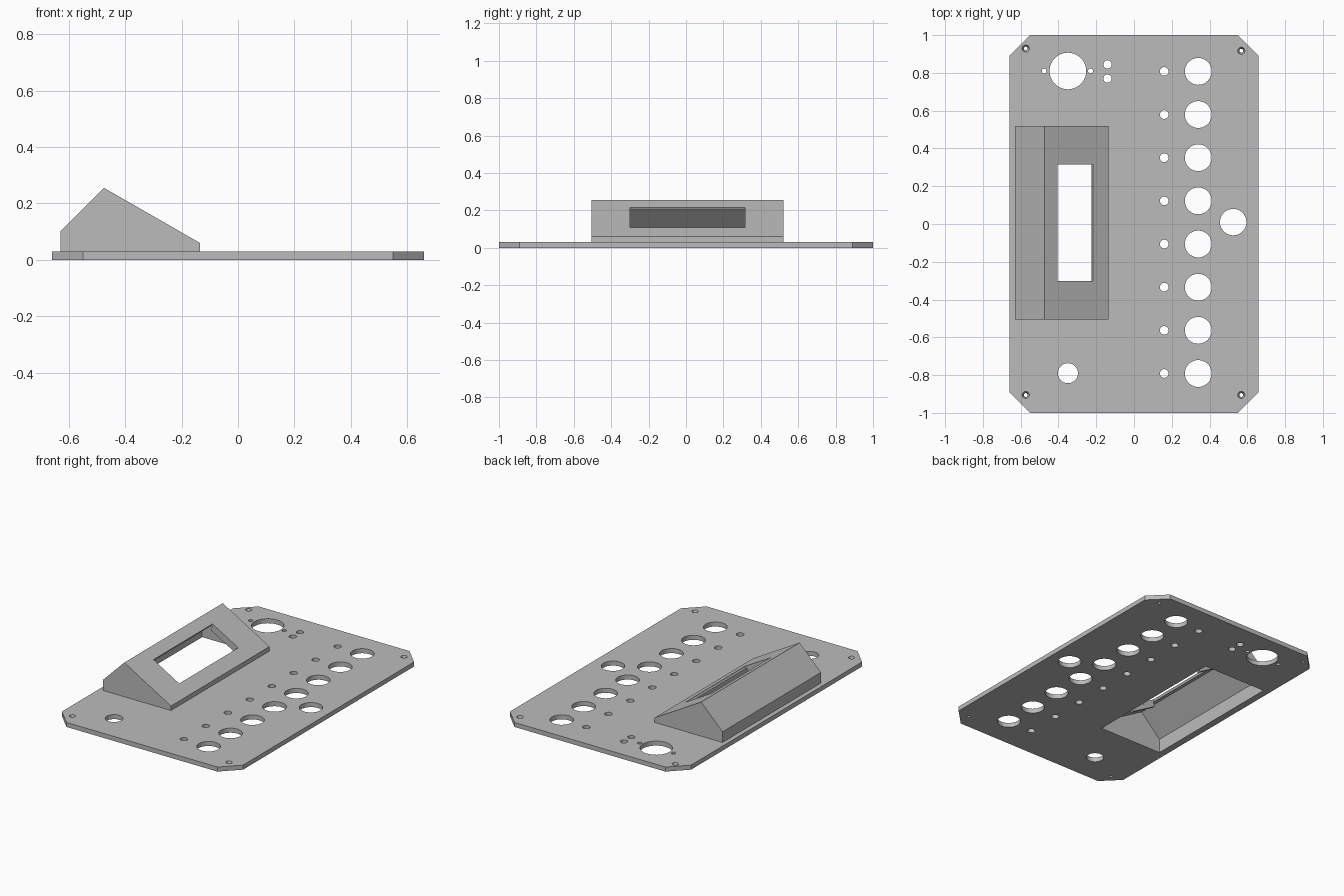
import bpy, bmesh, math
from mathutils import Matrix, Vector

cube = bpy.data.objects.get("Cube")
if cube:
    bpy.data.objects.remove(cube, do_unlink=True)

grey = bpy.data.materials.new("panel grey")
grey.use_nodes = True
grey.diffuse_color = (0.5, 0.5, 0.5, 1)
grey.node_tree.nodes["Principled BSDF"].inputs["Base Color"].default_value = (0.5, 0.5, 0.5, 1)

T = 0.03                                  # panel thickness
Y_MIN, Y_MAX, WALL = -0.505, 0.52, 0.016  # housing ends and wall


def add_object(name, bm):
    bmesh.ops.recalc_face_normals(bm, faces=bm.faces)
    mesh = bpy.data.meshes.new(name)
    bm.to_mesh(mesh)
    bm.free()
    mesh.materials.append(grey)
    obj = bpy.data.objects.new(name, mesh)
    bpy.context.collection.objects.link(obj)
    return obj


def prism(name, points, offset):
    """Extrude a closed outline of 3D points along offset."""
    bm = bmesh.new()
    face = bm.faces.new([bm.verts.new(p) for p in points])
    out = bmesh.ops.extrude_face_region(bm, geom=[face])
    verts = [g for g in out["geom"] if isinstance(g, bmesh.types.BMVert)]
    bmesh.ops.translate(bm, verts=verts, vec=offset)
    return add_object(name, bm)


def box(name, matrix, size):
    bm = bmesh.new()
    bmesh.ops.create_cube(bm, size=1, matrix=matrix @ Matrix.Diagonal((*size, 1)))
    return add_object(name, bm)


def cut(obj, cutter):
    mod = obj.modifiers.new("cut", "BOOLEAN")
    mod.operation, mod.solver, mod.object = "DIFFERENCE", "EXACT", cutter
    bpy.context.view_layer.objects.active = obj
    bpy.ops.object.modifier_apply(modifier=mod.name)


# Panel with clipped corners
panel = prism("panel", [(0.66, -0.89, 0), (0.66, 0.89, 0), (0.55, 1, 0), (-0.55, 1, 0),
                        (-0.66, 0.89, 0), (-0.66, -0.89, 0), (-0.55, -1, 0), (0.55, -1, 0)],
              (0, 0, T))

# Round holes: x, y, bottom radius, top radius
holes = [(-0.35, 0.81, 0.097, 0.097), (-0.35, -0.79, 0.053, 0.053), (0.525, 0.01, 0.07, 0.07)]
holes += [(x, 0.81, 0.013, 0.013) for x in (-0.475, -0.23)]
holes += [(-0.14, y, 0.022, 0.022) for y in (0.77, 0.845)]
for i in range(8):
    y = 0.808 - 0.2285 * i
    holes += [(0.34, y, 0.071, 0.071), (0.16, y, 0.023, 0.023)]
# Countersunk corner screw holes
holes += [(x, y, 0.007, 0.022) for x, y in ((-0.573, 0.929), (0.568, 0.917), (-0.573, -0.905), (0.568, -0.905))]

bm = bmesh.new()
for x, y, low, high in holes:
    bmesh.ops.create_cone(bm, cap_ends=True, segments=40, radius1=low, radius2=high,
                          depth=T + 0.02, matrix=Matrix.Translation((x, y, T / 2)))
hole_cutter = add_object("hole_cutter", bm)

# Sloped display housing, hollow and open underneath
outer = [(-0.63, T), (-0.63, 0.1), (-0.475, 0.255), (-0.135, 0.06), (-0.135, T)]
inner = [(-0.614, -0.02), (-0.614, 0.093), (-0.472, 0.235), (-0.151, 0.051), (-0.151, -0.02)]
housing = prism("display_housing", [(x, Y_MIN, z) for x, z in outer], (0, Y_MAX - Y_MIN, 0))
cavity = prism("cavity_cutter", [(x, Y_MIN + WALL, z) for x, z in inner],
               (0, Y_MAX - Y_MIN - 2 * WALL, 0))

# Window through the long slope, cut square to it
slope = math.atan2(0.195, 0.34)
frame = Matrix.Translation((-0.312, 0.007, 0.1615)) @ Matrix.Rotation(slope, 4, "Y")
window = box("window_cutter", frame, (0.216, 0.615, 0.07))

cut(panel, hole_cutter)
cut(panel, cavity)
cut(housing, cavity)
cut(housing, window)
for cutter in (hole_cutter, cavity, window):
    bpy.data.objects.remove(cutter, do_unlink=True)

# Mounting ribs behind both ends of the window
for name, side in (("front_window_rib", -1), ("back_window_rib", 1)):
    shift = Matrix.Translation(Vector((0, side * 0.318, -WALL - 0.014)))
    box(name, frame @ shift, (0.2, 0.02, 0.03))

# Smooth hole walls, keep edges sharp
bpy.ops.object.select_all(action="DESELECT")
panel.select_set(True)
bpy.context.view_layer.objects.active = panel
bpy.ops.object.shade_smooth_by_angle(angle=math.radians(30))
